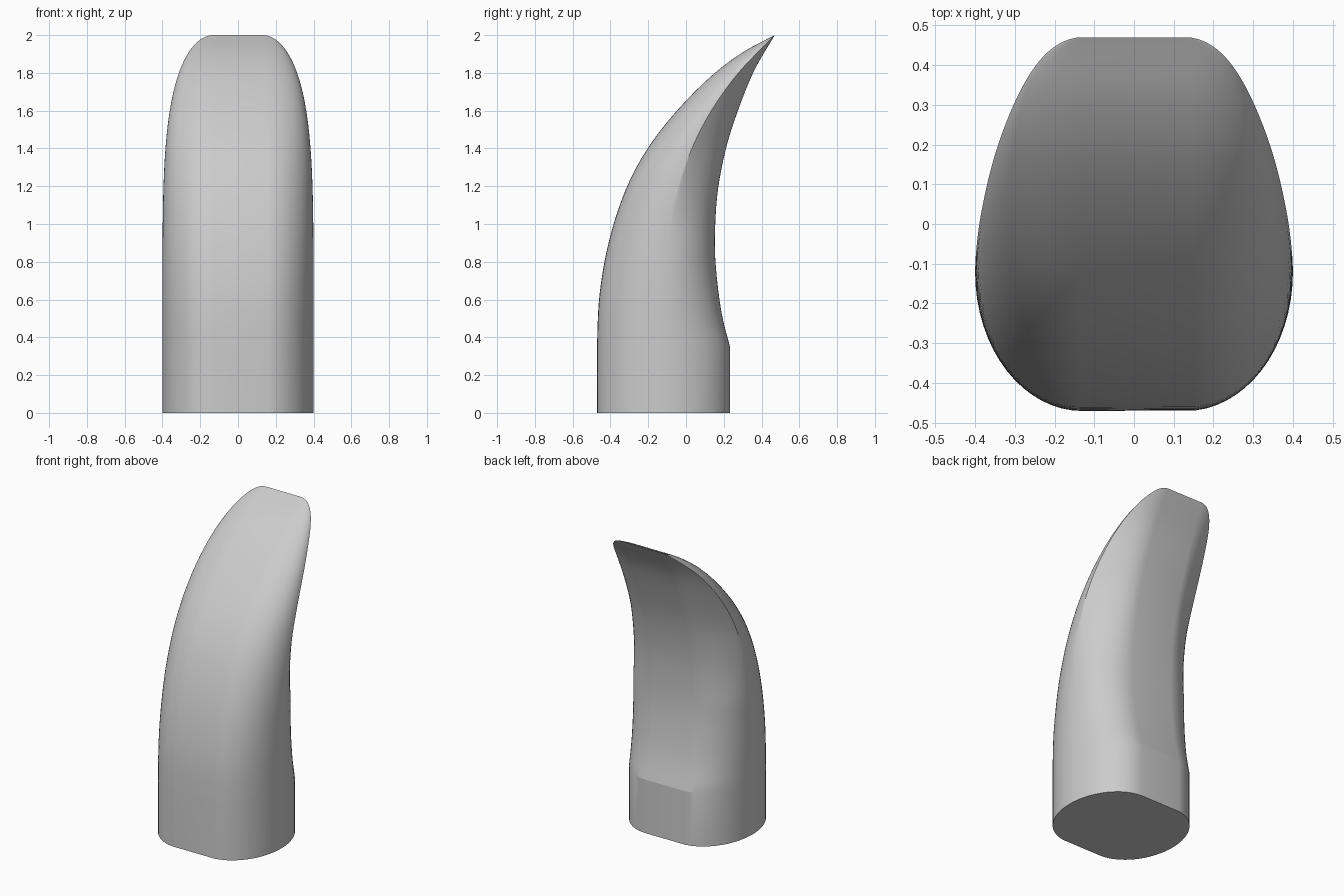
import bpy, bmesh, math

cube = bpy.data.objects.get("Cube")
if cube:
    bpy.data.objects.remove(cube, do_unlink=True)

FLAT, ROUND, BASE_TOP = 0.13, 0.27, 0.35

# Side profiles as (z, y): outer curve, inner curve and the side ridge between them
OUTER = [(0, -.47), (.39, -.47), (.65, -.455), (.94, -.40), (1.21, -.307),
         (1.42, -.19), (1.62, -.03), (1.8, .153), (1.915, .31), (2, .47)]
INNER = [(BASE_TOP, .233), (.52, .19), (.76, .159), (.94, .153), (1.18, .169),
         (1.42, .217), (1.63, .286), (1.82, .365), (2, .47)]
RIDGE = [(0, -.12), (.6, -.12), (.9, -.10), (1.1, -.065), (1.29, -.01),
         (1.46, .058), (1.63, .153), (1.81, .286), (2, .47)]


def sample(points, z):
    """Smooth cubic interpolation of y along z."""
    def slope(i):
        a, b = points[max(i - 1, 0)], points[min(i + 1, len(points) - 1)]
        return (b[1] - a[1]) / (b[0] - a[0])
    if z <= points[0][0]:
        return points[0][1]
    for i in range(len(points) - 1):
        (z0, y0), (z1, y1) = points[i], points[i + 1]
        if z <= z1:
            h = z1 - z0
            t = (z - z0) / h
            return (y0 * (1 + 2 * t) * (1 - t) ** 2 + h * slope(i) * t * (1 - t) ** 2
                    + y1 * t * t * (3 - 2 * t) + h * slope(i + 1) * t * t * (t - 1))
    return points[-1][1]


def section(z, steps=16):
    """Flat-middled oval whose inner side flattens into a ridge near the tip."""
    mid = sample(RIDGE, z)
    front, back = mid - sample(OUTER, z), sample(INNER, z) - mid
    u = max(0, (z - .4) / 1.6) ** 2.3
    corner = ROUND * math.sqrt(max(0, 1 - u * u))
    power = 1 + min(1, max(0, (z - .9) / .5))
    ring = []
    for quarter in range(4):
        for i in range(steps + 1):
            if i == 0 and quarter in (1, 3):
                continue          # ridge point already placed
            a = (quarter + i / steps) * math.pi / 2
            side = 1 if quarter in (0, 3) else -1
            s = math.sin(a)
            if abs(s) < 1e-6:
                s = 0
            y = mid + back * s ** power if s >= 0 else mid + front * s
            ring.append((side * (FLAT + corner * abs(math.cos(a))), y, z))
    return ring


# Claw body: straight base, then rings closing up towards the tip
levels = [0, BASE_TOP]
count = 44
levels += [BASE_TOP + (2 - BASE_TOP) * math.sin(i / count * math.pi / 2)
           for i in range(1, count + 1)]
bm = bmesh.new()
rings = [[bm.verts.new(p) for p in section(z)] for z in levels]
for low, high in zip(rings, rings[1:]):
    n = len(low)
    for i in range(n):
        j = (i + 1) % n
        bm.faces.new((low[i], low[j], high[j], high[i]))
bm.faces.new(list(reversed(rings[0])))
bmesh.ops.remove_doubles(bm, verts=bm.verts, dist=1e-4)
bmesh.ops.recalc_face_normals(bm, faces=bm.faces)
mesh = bpy.data.meshes.new("claw")
bm.to_mesh(mesh)
bm.free()
claw = bpy.data.objects.new("claw", mesh)
bpy.context.collection.objects.link(claw)

# Plain grey surface
grey = bpy.data.materials.new("light_grey")
grey.use_nodes = True
colour = (0.6, 0.6, 0.6, 1)
grey.diffuse_color = colour
grey.node_tree.nodes["Principled BSDF"].inputs["Base Color"].default_value = colour
mesh.materials.append(grey)

bpy.ops.object.select_all(action="DESELECT")
claw.select_set(True)
bpy.context.view_layer.objects.active = claw
bpy.ops.object.shade_smooth_by_angle(angle=math.radians(13))
